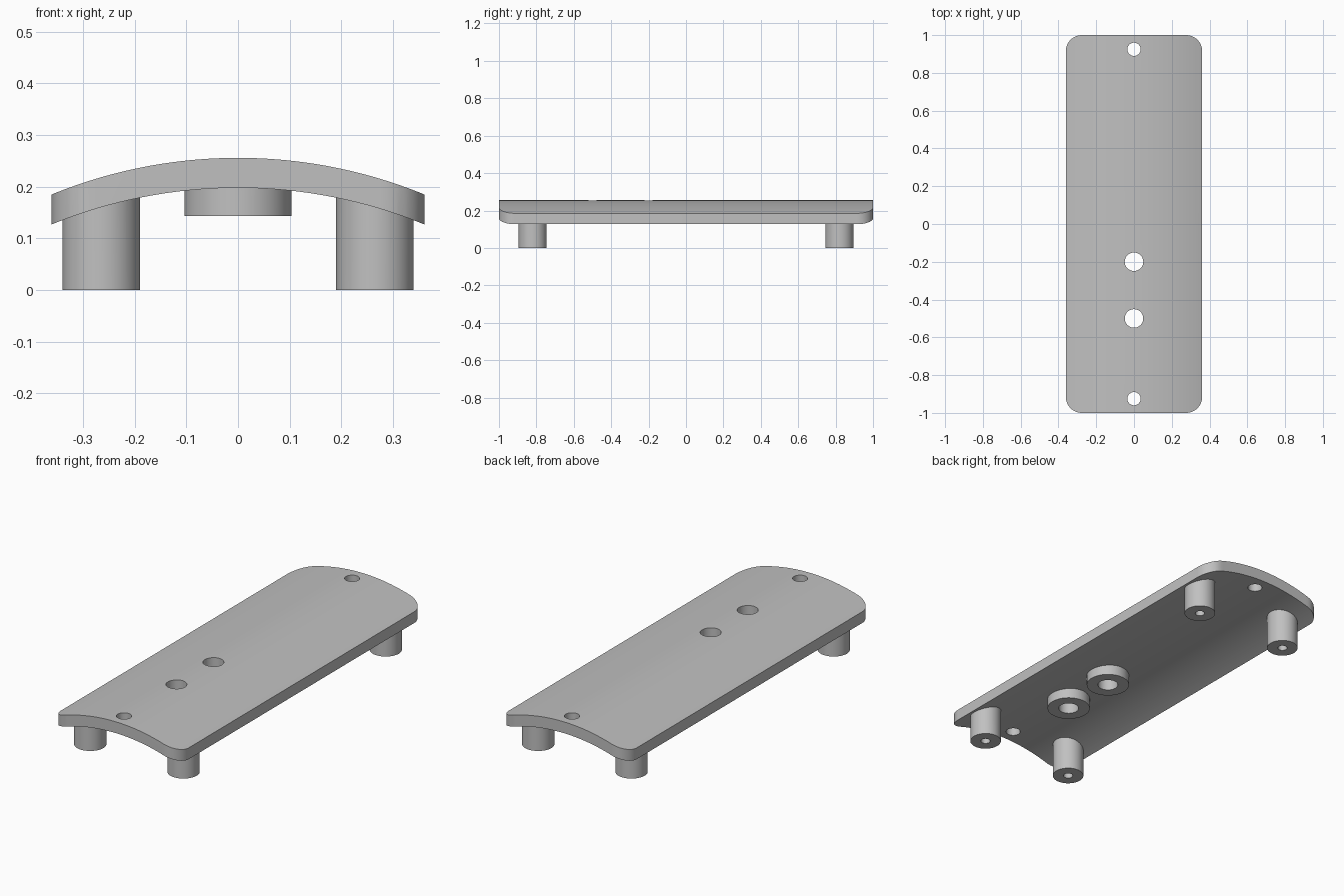
import bpy
import bmesh
import math

default = bpy.data.objects.get("Cube")
if default:
    bpy.data.objects.remove(default, do_unlink=True)

HALF_W, HALF_L = 0.361, 1.0
CORNER = 0.085
CROWN, THICK, SAG = 0.256, 0.058, 0.071
RADIUS = (HALF_W ** 2 + SAG ** 2) / (2 * SAG)

grey = bpy.data.materials.new("plain grey")
grey.use_nodes = True
colour = (0.53, 0.53, 0.53, 1)
grey.diffuse_color = colour
grey.node_tree.nodes["Principled BSDF"].inputs["Base Color"].default_value = colour


def extrude(name, outline, offset):
    """Solid made by sweeping a closed outline along an offset."""
    bm = bmesh.new()
    face = bm.faces.new([bm.verts.new(p) for p in outline])
    swept = bmesh.ops.extrude_face_region(bm, geom=[face])
    moved = [v for v in swept["geom"] if isinstance(v, bmesh.types.BMVert)]
    bmesh.ops.translate(bm, verts=moved, vec=offset)
    bmesh.ops.recalc_face_normals(bm, faces=bm.faces)
    mesh = bpy.data.meshes.new(name)
    bm.to_mesh(mesh)
    bm.free()
    mesh.materials.append(grey)
    obj = bpy.data.objects.new(name, mesh)
    bpy.context.collection.objects.link(obj)
    return obj


def cylinder(name, x, y, radius, bottom, top):
    angles = [math.tau * i / 64 for i in range(64)]
    ring = [(x + radius * math.cos(a), y + radius * math.sin(a), bottom) for a in angles]
    return extrude(name, ring, (0, 0, top - bottom))


def combine(obj, other, operation, discard=True):
    """Apply a boolean and optionally remove the helper."""
    mod = obj.modifiers.new("shape", "BOOLEAN")
    mod.operation, mod.solver, mod.object = operation, "EXACT", other
    bpy.context.view_layer.objects.active = obj
    bpy.ops.object.modifier_apply(modifier=mod.name)
    if discard:
        bpy.data.objects.remove(other, do_unlink=True)


def arch(x):
    return CROWN - RADIUS + math.sqrt(RADIUS ** 2 - x * x)


# Arched slab, trimmed to a rounded rectangle
xs = [-HALF_W - 0.01 + (2 * HALF_W + 0.02) * i / 48 for i in range(49)]
section = [(x, -1.1, arch(x)) for x in xs]
section += [(x, -1.1, arch(x) - THICK) for x in reversed(xs)]
plate = extrude("arched_plate", section, (0, 2.2, 0))

rounded = []
for quarter, (sx, sy) in enumerate([(1, 1), (-1, 1), (-1, -1), (1, -1)]):
    for i in range(13):
        a = math.pi / 2 * (quarter + i / 12)
        rounded.append((sx * (HALF_W - CORNER) + CORNER * math.cos(a),
                        sy * (HALF_L - CORNER) + CORNER * math.sin(a), 0))
combine(plate, extrude("trim", rounded, (0, 0, 0.5)), "INTERSECT")
parts = [plate]

# Four legs with blind screw holes, ending flush under the plate
for side, sx in (("left", 1), ("right", -1)):
    for end, sy in (("front", -1), ("back", 1)):
        x, y = sx * 0.265, sy * 0.82
        leg = cylinder(f"{end}_{side}_leg", x, y, 0.075, 0, 0.188)
        combine(leg, plate, "DIFFERENCE", discard=False)
        combine(leg, cylinder("bore", x, y, 0.023, -0.1, 0.13), "DIFFERENCE")
        parts.append(leg)

# Two bosses under the centre line
holes = [(-0.925, 0.035), (0.925, 0.035)]
for name, y in (("front_boss", -0.5), ("rear_boss", -0.2)):
    boss = cylinder(name, 0, y, 0.104, 0.143, 0.22)
    combine(boss, plate, "DIFFERENCE", discard=False)
    combine(boss, cylinder("bore", 0, y, 0.049, -0.1, 0.5), "DIFFERENCE")
    parts.append(boss)
    holes.append((y, 0.049))

# Through holes in the plate
for y, radius in holes:
    combine(plate, cylinder("bore", 0, y, radius, -0.1, 0.5), "DIFFERENCE")

# Smooth curved walls, keep sharp rims
bpy.ops.object.select_all(action="DESELECT")
for part in parts:
    part.select_set(True)
bpy.context.view_layer.objects.active = plate
bpy.ops.object.shade_smooth_by_angle(angle=math.radians(30))
